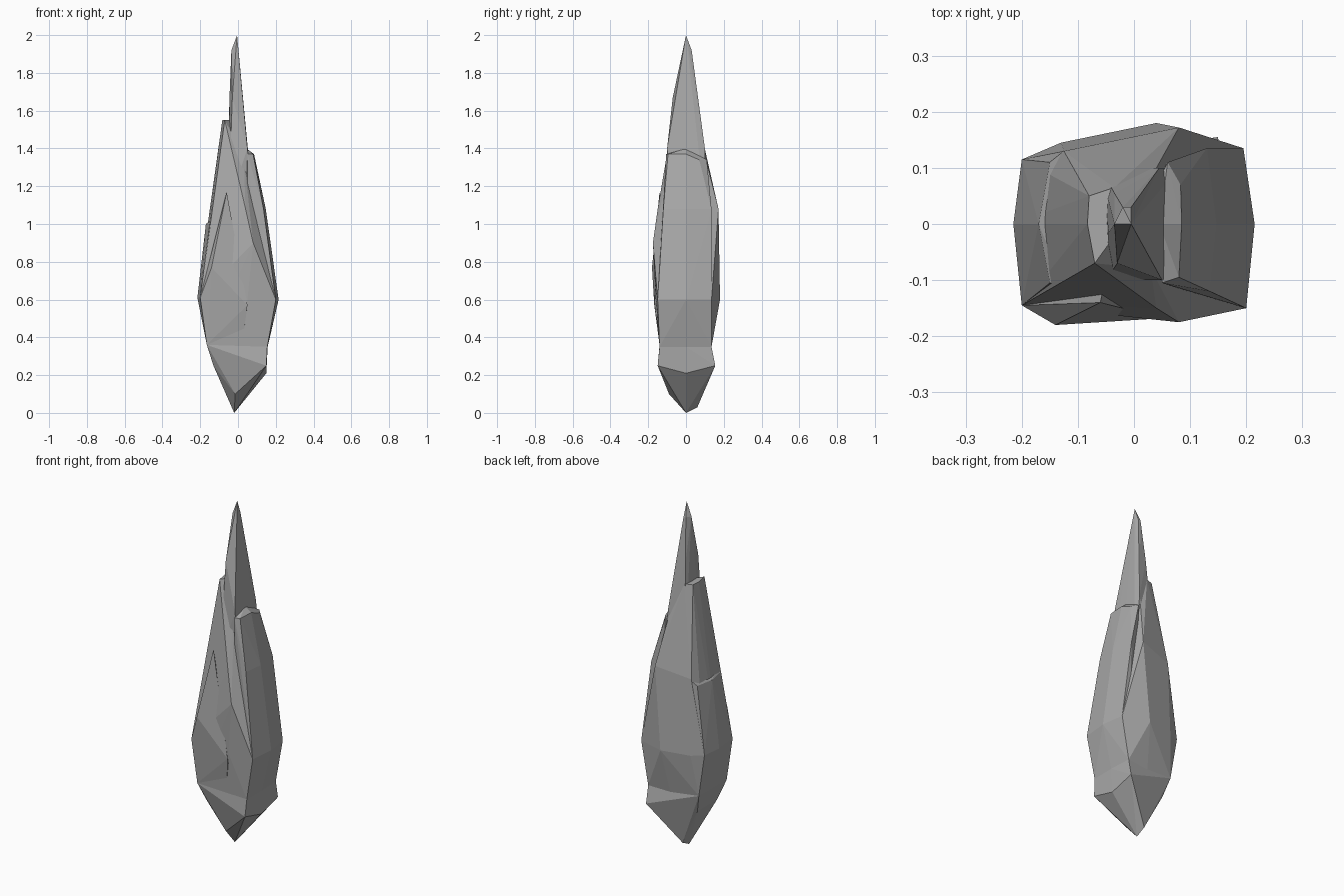
import bpy
import bmesh

# Remove the default object only
default_cube = bpy.data.objects.get("Cube")
if default_cube:
    bpy.data.objects.remove(default_cube, do_unlink=True)

# Single stone colour
stone = bpy.data.materials.new("grey_stone")
stone.use_nodes = True
stone_colour = (0.4, 0.4, 0.4, 1)
stone.diffuse_color = stone_colour
stone.node_tree.nodes["Principled BSDF"].inputs["Base Color"].default_value = stone_colour


def level(height, *corners):
    """Corners of one horizontal cross-section."""
    return [(x, y, height) for x, y in corners]


def shard(name, *levels):
    """Flat-faceted chunk of stone wrapped around its cross-sections."""
    mesh = bpy.data.meshes.new(name)
    bm = bmesh.new()
    for corners in levels:
        for corner in corners:
            bm.verts.new(corner)
    hull = bmesh.ops.convex_hull(bm, input=bm.verts)
    loose = [v for v in hull["geom_interior"] + hull["geom_unused"]
             if isinstance(v, bmesh.types.BMVert)]
    bmesh.ops.delete(bm, geom=list(set(loose)), context="VERTS")
    bmesh.ops.recalc_face_normals(bm, faces=bm.faces)
    bm.to_mesh(mesh)
    bm.free()
    mesh.materials.append(stone)
    stone_part = bpy.data.objects.new(name, mesh)
    bpy.context.collection.objects.link(stone_part)
    return stone_part


# Shared cross-sections where neighbouring shards meet
right_belt = level(.6, (.2, -.15), (.215, 0), (.195, .135))
left_belt = level(.61, (-.2, -.145), (-.215, 0), (-.2, .115))
right_waist = level(.35, (.155, -.14), (.157, 0), (.15, .135))
left_waist = level(.36, (-.165, -.14), (-.165, 0), (-.16, .11))
foot = level(.1, (-.015, -.09)) + level(.03, (-.02, .06))
tip = level(0, (-.02, 0))

# Wedge-shaped base
shard("base", tip, foot, right_waist, left_waist,
      level(.25, (.15, -.15), (.15, .155), (-.13, -.1), (-.13, .08)),
      level(.21, (.15, 0)))

# Main body between the two side slabs
shard("body", foot, right_waist, left_waist, right_belt, left_belt,
      level(.6, (.04, .18), (.05, -.16), (-.13, .145)),
      level(.9, (.08, -.175)),
      level(1.04, (-.125, -.11), (-.13, 0), (-.125, .13)),
      level(1.08, (.08, .172), (.04, -.15)),
      level(1.36, (.04, .1), (.03, -.08)),
      level(1.55, (-.07, -.07), (-.083, 0), (-.08, .05), (-.035, .065), (.01, .04)))

# Slab on the left flank of the front view, with its broken ledge
shard("side_slab_low", left_waist, left_belt,
      level(1, (-.15, -.105), (-.17, 0), (-.15, .11)),
      level(1.03, (-.125, -.11), (-.13, 0), (-.125, .13)),
      level(.5, (-.05, -.1), (-.05, .1)))

# Tall slab on the opposite flank
shard("side_slab_tall", right_waist, right_belt,
      level(1.08, (.135, -.12), (.147, 0), (.13, .135)),
      level(1.37, (.08, -.095), (.085, 0), (.05, -.105)),
      level(1.34, (.083, .07), (.06, .11), (.03, .05)),
      level(1.4, (.045, 0)),
      level(.5, (.05, -.1), (.05, .1)))

# Flake lying on the front
shard("front_flake", foot, left_belt[:1], left_waist[:1],
      level(.77, (-.14, -.18)),
      level(1.17, (-.06, -.14)),
      level(.57, (.05, -.168)),
      level(.6, (-.05, -.05)))

# Pointed spire
shard("spire",
      level(1.1, (-.05, -.1), (.08, -.08), (.08, .1), (-.06, .1)),
      level(1.4, (.05, -.1), (.052, 0), (.045, .1)),
      level(1.67, (-.045, -.015), (-.03, -.07), (-.035, .055), (.01, .062)),
      level(1.92, (-.035, 0), (-.02, .03), (-.005, .03)),
      level(2, (-.005, 0)))
